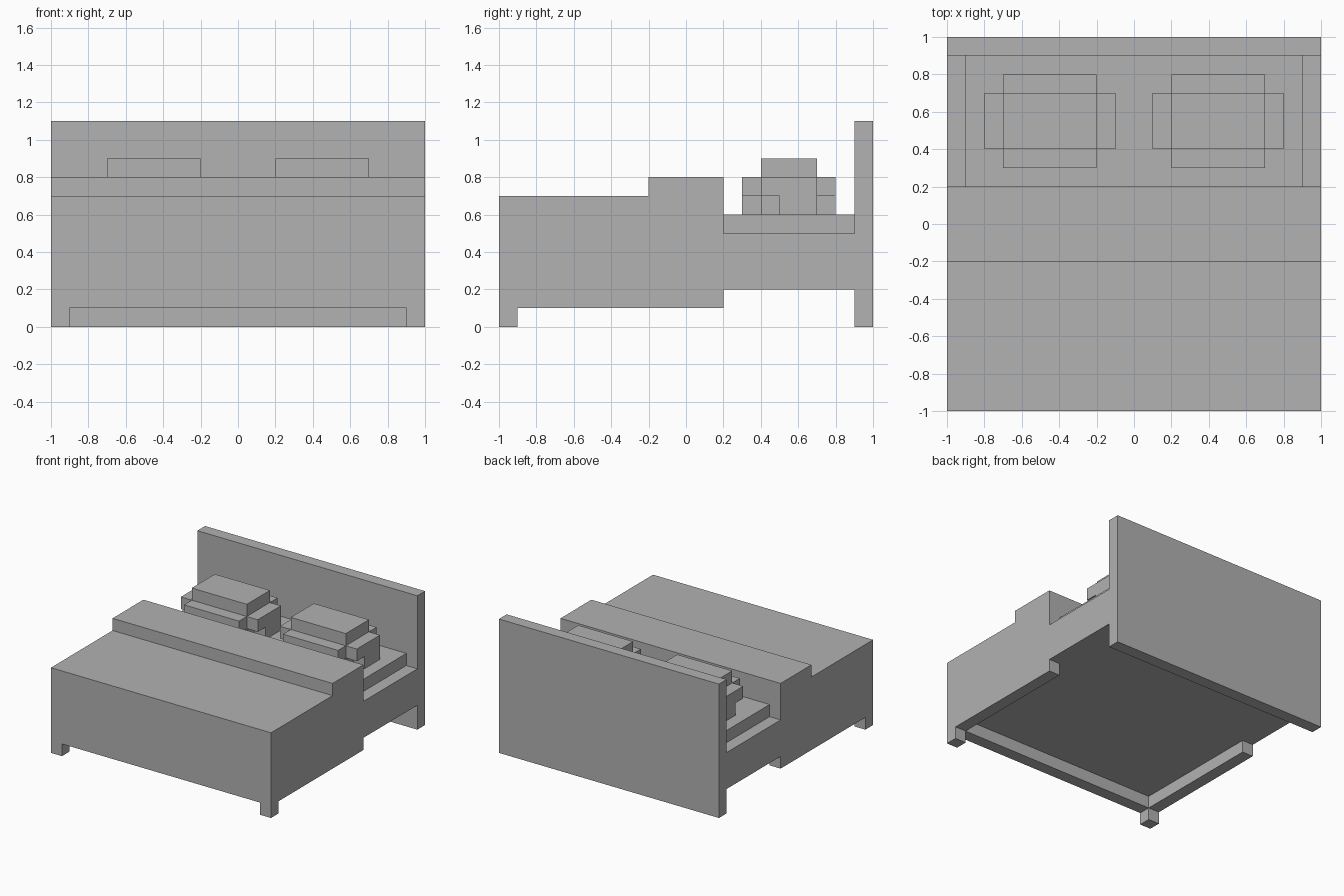
import bpy
import bmesh
from mathutils import Vector

cube = bpy.data.objects.get("Cube")
if cube:
    bpy.data.objects.remove(cube, do_unlink=True)

GREY = 0.445
grey = bpy.data.materials.new("plain grey")
grey.use_nodes = True
grey.diffuse_color = (GREY, GREY, GREY, 1)
grey.node_tree.nodes["Principled BSDF"].inputs["Base Color"].default_value = (GREY, GREY, GREY, 1)


def prism(name, outline, direction, mirrored=False):
    """Sweep a flat outline of 3D points along a direction."""
    bm = bmesh.new()
    face = bm.faces.new([bm.verts.new(p) for p in outline])
    swept = bmesh.ops.extrude_face_region(bm, geom=[face])["geom"]
    verts = [v for v in swept if isinstance(v, bmesh.types.BMVert)]
    bmesh.ops.translate(bm, verts=verts, vec=Vector(direction))
    bmesh.ops.recalc_face_normals(bm, faces=bm.faces)
    mesh = bpy.data.meshes.new(name)
    bm.to_mesh(mesh)
    bm.free()
    mesh.materials.append(grey)
    obj = bpy.data.objects.new(name, mesh)
    bpy.context.collection.objects.link(obj)
    if mirrored:
        obj.modifiers.new("both sides", 'MIRROR')
    return obj


def slab(name, plan, bottom, top, mirrored=False):
    """Raise a plan outline from one height to another."""
    return prism(name, [(x, y, bottom) for x, y in plan], (0, 0, top - bottom), mirrored)


def rect(x0, x1, y0, y1):
    return [(x0, y0), (x1, y0), (x1, y1), (x0, y1)]


# Bed base with quilt and folded-back band, as one side profile
side = [(-1, .2), (-1, .7), (-.2, .7), (-.2, .8), (.2, .8), (.2, .5), (.9, .5), (.9, .2)]
prism("bed_body_and_quilt", [(-1, y, z) for y, z in side], (2, 0, 0))

# Hanging quilt edge around the foot end
hem = [(-1, -1), (1, -1), (1, .2), (.9, .2), (.9, -.9), (-.9, -.9), (-.9, .2), (-1, .2)]
slab("quilt_hem", hem, .1, .2)

# Front legs, headboard and mattress
slab("front_legs", rect(.9, 1, -1, -.9), 0, .1, mirrored=True)
slab("headboard", rect(-1, 1, .9, 1), 0, 1.1)
slab("mattress", rect(-.9, .9, .2, .9), .5, .6)

# Pillows: three stepped layers, each outlined by half-widths from front to back
CENTRE = .45


def stepped(half):
    right = [(CENTRE + w, y) for w, y in half]
    left = [(CENTRE - w, y) for w, y in reversed(half)]
    return right + left


lower = [(.15, .3), (.15, .4), (.25, .4), (.25, .5), (.35, .5), (.35, .7), (.15, .7), (.15, .8)]
middle = [(.25, .3), (.25, .4), (.35, .4), (.35, .7), (.25, .7), (.25, .8)]
upper = [(.25, .4), (.25, .7)]
slab("pillow_bottoms", stepped(lower), .6, .7, mirrored=True)
slab("pillow_middles", stepped(middle), .7, .8, mirrored=True)
slab("pillow_tops", stepped(upper), .8, .9, mirrored=True)
